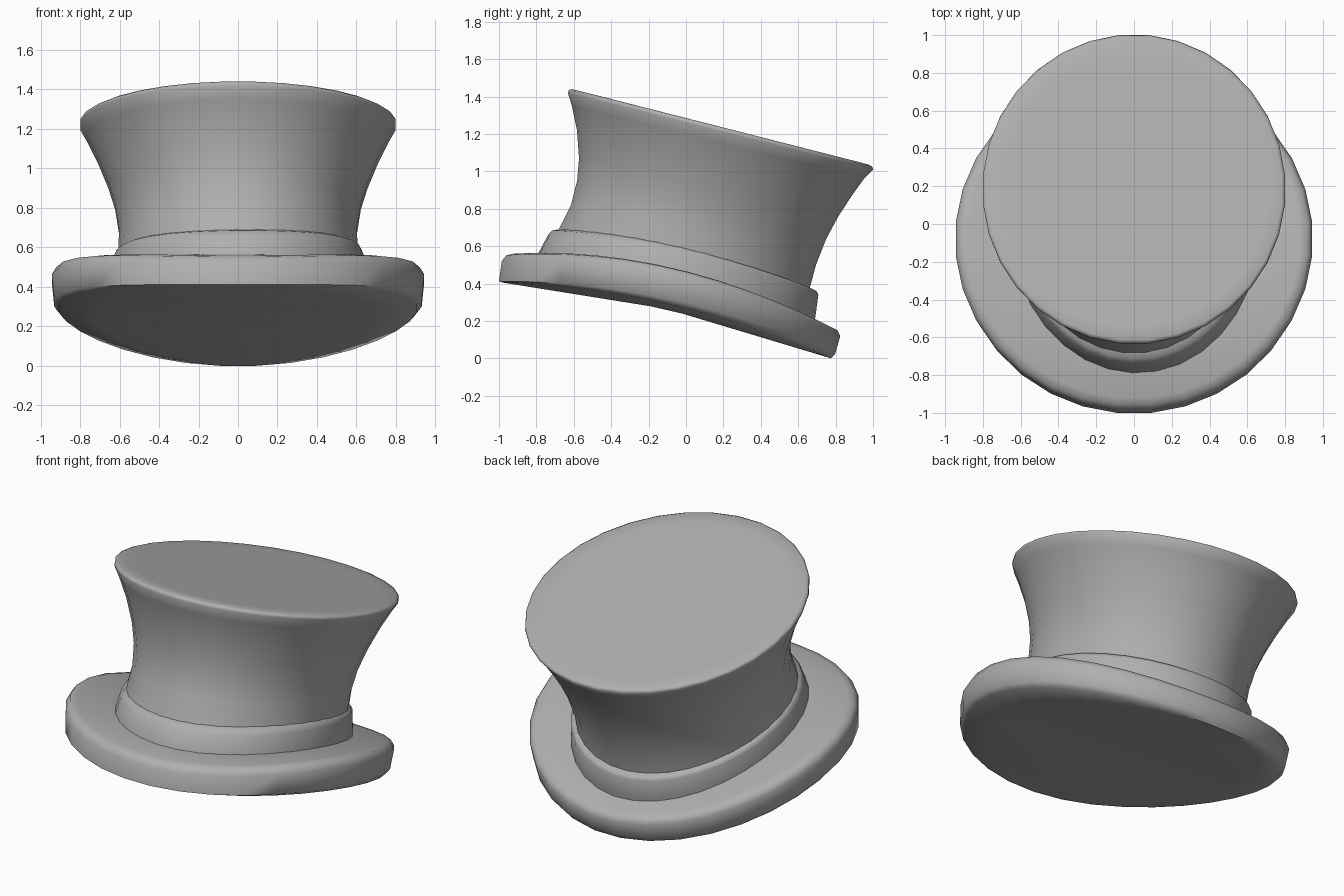
import bpy, bmesh
from math import sin, cos, pi, radians

N = 32
grey = bpy.data.materials.new("dark_grey_felt")
grey.diffuse_color = (0.43, 0.43, 0.43, 1)


def ring(bm, yf, zf, yb, zb, w, bow=0.0, crease=False):
    """Tilted oval from its front (yf, zf) and back (yb, zb) points, half width and side lift."""
    verts = []
    for i in range(N):
        a = (i + 0.5) * 2 * pi / N
        s = -cos(a) / cos(pi / N)
        lift = bow * ((1 - abs(s)) if crease else (1 - s * s))
        verts.append(bm.verts.new((w * sin(a),
                                   (yf + yb) / 2 + s * (yb - yf) / 2,
                                   (zf + zb) / 2 + s * (zb - zf) / 2 + lift)))
    return verts


def cap(bm, vs):
    # strips running straight across from side to side
    for i in range(N // 2 - 1):
        bm.faces.new((vs[i], vs[i + 1], vs[N - 2 - i], vs[N - 1 - i]))


def loft(name, rings, angle=75):
    bm = bmesh.new()
    loops = [ring(bm, *r) for r in rings]
    for a, b in zip(loops, loops[1:]):
        for i in range(N):
            j = (i + 1) % N
            bm.faces.new((a[i], a[j], b[j], b[i]))
    cap(bm, loops[0])
    cap(bm, loops[-1])
    bmesh.ops.recalc_face_normals(bm, faces=bm.faces)
    me = bpy.data.meshes.new(name)
    bm.to_mesh(me)
    bm.free()
    me.materials.append(grey)
    ob = bpy.data.objects.new(name, me)
    bpy.context.collection.objects.link(ob)
    bpy.ops.object.select_all(action='DESELECT')
    ob.select_set(True)
    bpy.context.view_layer.objects.active = ob
    bpy.ops.object.shade_smooth_by_angle(angle=radians(angle))
    return ob


# Curved brim with a thick rolled edge and closed underside
loft("brim", [
    (-0.96, 0.402, 0.75, 0.008, 0.70, 0.06, True),
    (-0.98, 0.406, 0.775, 0.0, 0.91, 0.09),
    (-1.00, 0.412, 0.798, 0.025, 0.935, 0.10),
    (-0.985, 0.52, 0.825, 0.12, 0.948, 0.125),
    (-0.96, 0.552, 0.81, 0.15, 0.925, 0.13),
    (-0.92, 0.560, 0.77, 0.168, 0.88, 0.12),
    (-0.76, 0.565, 0.66, 0.21, 0.62, 0.06),
], 60)

# Hat band around the base of the crown, turned slightly to one side
band = loft("hat_band", [
    (-0.79, 0.53, 0.68, 0.17, 0.655, 0.03),
    (-0.785, 0.565, 0.69, 0.23, 0.655, 0.04),
    (-0.735, 0.66, 0.705, 0.34, 0.635, 0.05),
    (-0.71, 0.685, 0.695, 0.36, 0.625, 0.05),
    (-0.66, 0.692, 0.65, 0.37, 0.60, 0.05),
])
band.rotation_euler.z = radians(4)

# Flared crown with a flat slanted top
loft("crown", [
    (-0.69, 0.66, 0.655, 0.34, 0.61, 0.03),
    (-0.68, 0.69, 0.66, 0.37, 0.61, 0.03),
    (-0.615, 0.82, 0.695, 0.50, 0.605, 0.02),
    (-0.582, 0.95, 0.75, 0.64, 0.625, 0.01),
    (-0.572, 1.07, 0.815, 0.76, 0.66, 0.0),
    (-0.583, 1.22, 0.89, 0.875, 0.715, 0.0),
    (-0.61, 1.35, 0.955, 0.965, 0.77, 0.0),
    (-0.632, 1.42, 1.0, 1.01, 0.803, 0.0),
    (-0.626, 1.435, 0.995, 1.025, 0.803, 0.0),
    (-0.61, 1.44, 0.975, 1.037, 0.785, 0.0),
    (-0.53, 1.42, 0.895, 1.057, 0.71, 0.0),
], 110)
